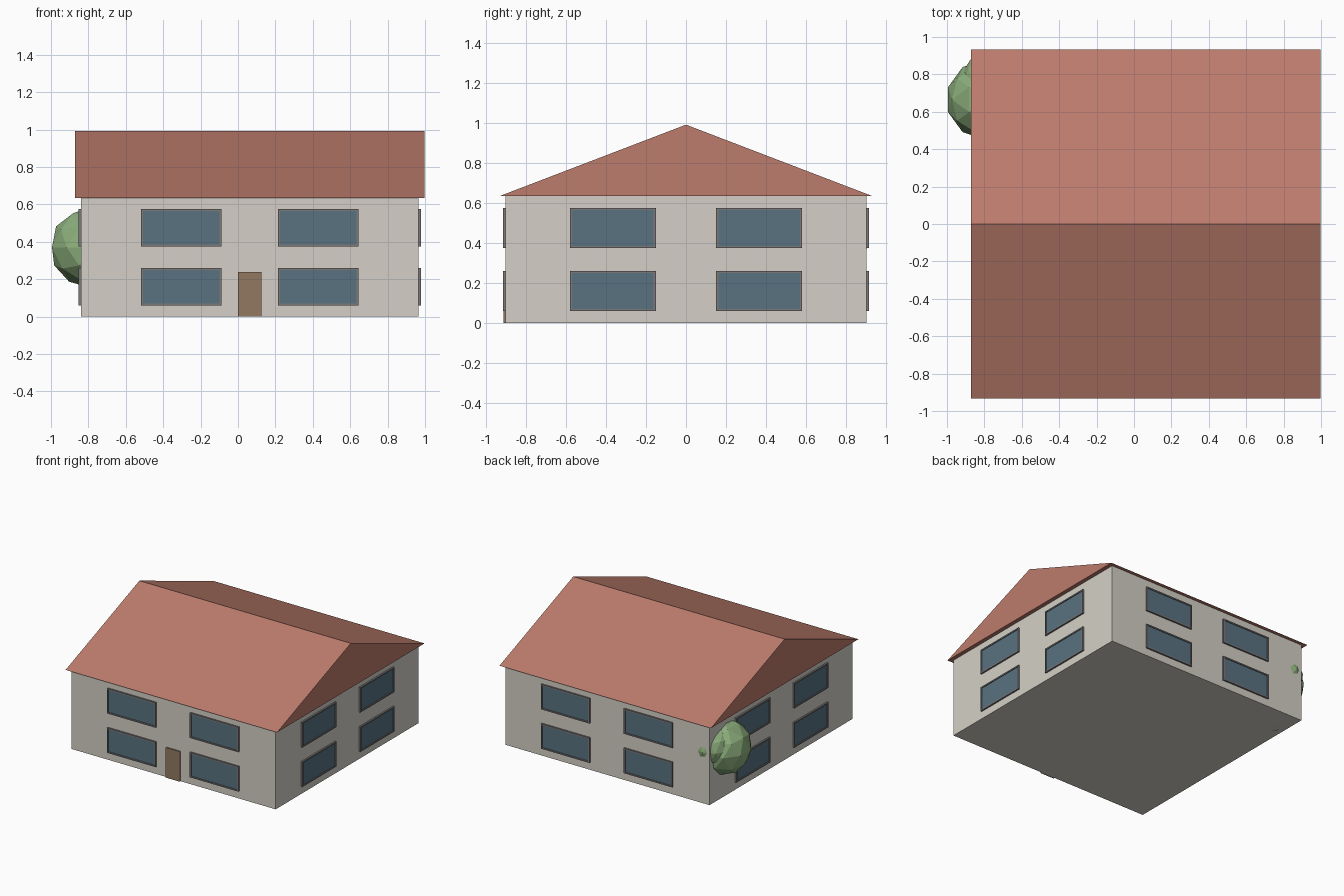
import bpy, bmesh
from math import pi
from mathutils import Matrix, Vector

if "Cube" in bpy.data.objects:
    bpy.data.objects.remove(bpy.data.objects["Cube"])

CX = 0.0625                       # house centre in x
HX, HY, WALL_H = 0.9025, 0.902, 0.635


def material(name, rgb):
    m = bpy.data.materials.new(name)
    m.diffuse_color = (*rgb, 1)
    m.use_nodes = True
    m.node_tree.nodes["Principled BSDF"].inputs["Base Color"].default_value = m.diffuse_color
    return m


WALL = material("plaster", (0.66, 0.63, 0.57))
ROOF = material("roof_tile", (0.50, 0.20, 0.15))
FRAME = material("frame_grey", (0.20, 0.19, 0.19))
GLASS = material("glass_blue", (0.10, 0.17, 0.22))
WOOD = material("wood", (0.29, 0.19, 0.12))
LEAF = material("foliage", (0.26, 0.42, 0.20))


def finish(bm, name, *mats):
    bmesh.ops.recalc_face_normals(bm, faces=bm.faces)
    me = bpy.data.meshes.new(name)
    bm.to_mesh(me)
    bm.free()
    for m in mats:
        me.materials.append(m)
    ob = bpy.data.objects.new(name, me)
    bpy.context.collection.objects.link(ob)
    return ob


def box_bm(lo, hi):
    bm = bmesh.new()
    lo, hi = Vector(lo), Vector(hi)
    size = hi - lo
    bmesh.ops.create_cube(bm, size=1, matrix=Matrix.Translation((lo + hi) / 2)
                          @ Matrix.Diagonal((*size, 1)))
    return bm


def window(name, u, z, turn, dist):
    """Framed window on the wall facing -y, turned about the house axis."""
    w, h, out, rim = 0.43, 0.20, 0.013, 0.015
    bm = box_bm((u - w / 2, -dist - out, z), (u + w / 2, -dist + 0.01, z + h))
    bm.normal_update()
    face = min(bm.faces, key=lambda f: f.calc_center_median().y)
    bmesh.ops.inset_region(bm, faces=[face], thickness=rim)
    pane = bmesh.ops.extrude_discrete_faces(bm, faces=[face])["faces"][0]
    bmesh.ops.translate(bm, verts=pane.verts, vec=(0, 0.006, 0))
    pane.material_index = 1
    bm.transform(Matrix.Translation((CX, 0, 0)) @ Matrix.Rotation(turn, 4, 'Z'))
    finish(bm, name, FRAME, GLASS)


# walls
finish(box_bm((CX - HX, -HY, 0), (CX + HX, HY, WALL_H)), "walls", WALL)

# gable roof: triangle profile extruded along x
bm = bmesh.new()
tri = bm.faces.new([bm.verts.new((CX - 0.935, y, z))
                    for y, z in ((-0.932, WALL_H), (0.932, WALL_H), (0, 0.992))])
ext = bmesh.ops.extrude_face_region(bm, geom=[tri], use_keep_orig=True)["geom"]
bmesh.ops.translate(bm, vec=(1.87, 0, 0),
                    verts=[g for g in ext if isinstance(g, bmesh.types.BMVert)])
finish(bm, "roof", ROOF)

# four windows on each of the four sides
for i, (side, dist) in enumerate((("front", HY), ("right", HX),
                                  ("back", HY), ("left", HX))):
    for col, u in (("a", -0.366), ("b", 0.366)):
        for level, z in (("lower", 0.06), ("upper", 0.375)):
            window(f"{side}_window_{level}_{col}", u, z, i * pi / 2, dist)

# front door
finish(box_bm((0, -HY - 0.011, 0), (0.125, -HY + 0.01, 0.24)), "front_door", WOOD)

# tree beside the back left corner: trunk and faceted foliage clumps
bm = bmesh.new()
bmesh.ops.create_cone(bm, cap_ends=True, segments=8, radius1=0.03, radius2=0.02,
                      depth=0.3, matrix=Matrix.Translation((-0.77, 0.68, 0.15)))
finish(bm, "tree_trunk", WOOD)
for k, (pos, r) in enumerate((((-0.79, 0.665, 0.37), 0.215),
                              ((-0.775, 0.76, 0.41), 0.155),
                              ((-0.77, 0.66, 0.46), 0.14))):
    bm = bmesh.new()
    bmesh.ops.create_icosphere(bm, subdivisions=2, radius=r, matrix=Matrix.Translation(pos)
                               @ Matrix.Rotation(k * 0.7, 4, 'Z'))
    finish(bm, f"tree_foliage_{k + 1}", LEAF)
